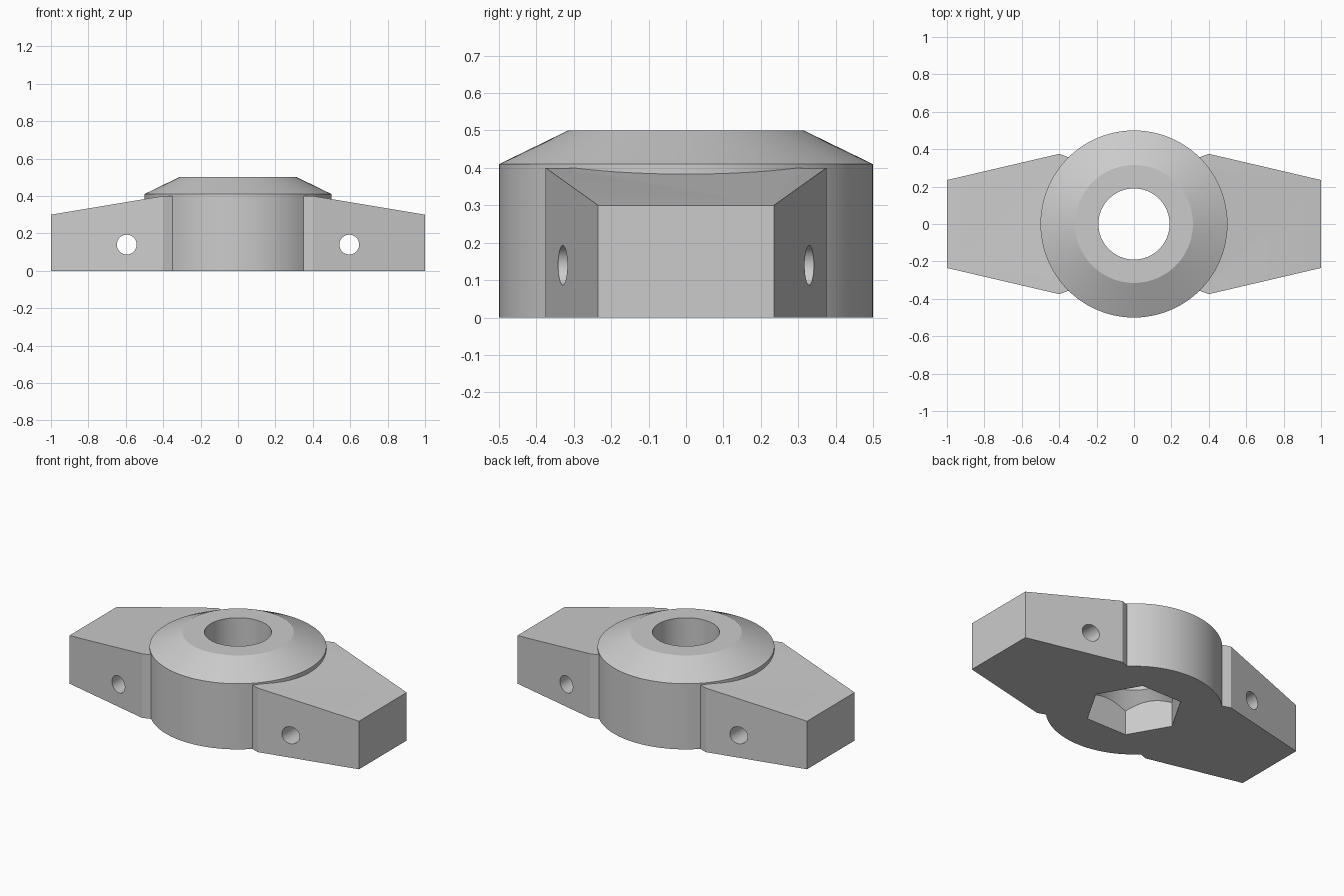
import bpy, bmesh, math

cube = bpy.data.objects.get("Cube")
if cube:
    bpy.data.objects.remove(cube, do_unlink=True)

grey = bpy.data.materials.new("plain grey")
grey.use_nodes = True
grey.diffuse_color = (0.6, 0.6, 0.6, 1)
grey.node_tree.nodes["Principled BSDF"].inputs["Base Color"].default_value = (0.6, 0.6, 0.6, 1)


def loft(name, rings):
    """Solid through matching rings of points, capped at both ends."""
    bm = bmesh.new()
    loops = [[bm.verts.new(p) for p in ring] for ring in rings]
    n = len(loops[0])
    for low, high in zip(loops, loops[1:]):
        for i in range(n):
            j = (i + 1) % n
            bm.faces.new((low[i], low[j], high[j], high[i]))
    bm.faces.new(loops[0][::-1])
    bm.faces.new(loops[-1])
    bmesh.ops.recalc_face_normals(bm, faces=bm.faces)
    mesh = bpy.data.meshes.new(name)
    bm.to_mesh(mesh)
    bm.free()
    obj = bpy.data.objects.new(name, mesh)
    bpy.context.collection.objects.link(obj)
    mesh.materials.append(grey)
    return obj


def lathe(name, profile, sides=96):
    """Turned solid from (radius, height) pairs."""
    turn = [2 * math.pi * i / sides for i in range(sides)]
    return loft(name, [[(r * math.cos(a), r * math.sin(a), z) for a in turn]
                       for r, z in profile])


def combine(obj, tool, operation):
    """Boolean the tool into the object, then discard the tool."""
    mod = obj.modifiers.new("combine", 'BOOLEAN')
    mod.operation, mod.solver, mod.object = operation, 'EXACT', tool
    graph = bpy.context.evaluated_depsgraph_get()
    mesh = bpy.data.meshes.new_from_object(obj.evaluated_get(graph))
    obj.modifiers.clear()
    obj.data = mesh
    bpy.data.objects.remove(tool, do_unlink=True)


# Round hub with a bevelled top
knob = lathe("wing_knob", [(0.5, 0), (0.5, 0.41), (0.315, 0.5)])

# Two tapering wings: (distance out, half width, height)
wing_sections = [(0.3, 0.339, 0.4), (0.4, 0.375, 0.4), (1.0, 0.235, 0.3)]
for side in (-1, 1):
    wing = loft("wing", [[(side * x, -w, 0), (side * x, w, 0),
                          (side * x, w, h), (side * x, -w, h)]
                         for x, w, h in wing_sections])
    combine(knob, wing, 'UNION')

# Hexagonal nut pocket underneath, with a conical roof
pocket = lathe("nut_pocket", [(0.28, -0.1), (0.28, 0.3)], 6)
roof = lathe("pocket_roof", [(0.35, -0.2), (0.35, 0.085), (0.17, 0.26)])
combine(pocket, roof, 'INTERSECT')
combine(knob, pocket, 'DIFFERENCE')

# Central bore
combine(knob, lathe("bore", [(0.19, 0.12), (0.19, 0.7)]), 'DIFFERENCE')

# Cross holes through the wings
for side in (-1, 1):
    turn = [2 * math.pi * i / 32 for i in range(32)]
    hole = loft("cross_hole", [[(side * 0.595 + 0.053 * math.cos(a), y,
                                 0.14 + 0.053 * math.sin(a)) for a in turn]
                               for y in (-0.6, 0.6)])
    combine(knob, hole, 'DIFFERENCE')

# Smooth round walls, sharp edges elsewhere
bpy.ops.object.select_all(action='DESELECT')
knob.select_set(True)
bpy.context.view_layer.objects.active = knob
bpy.ops.object.shade_smooth_by_angle(angle=math.radians(20))
